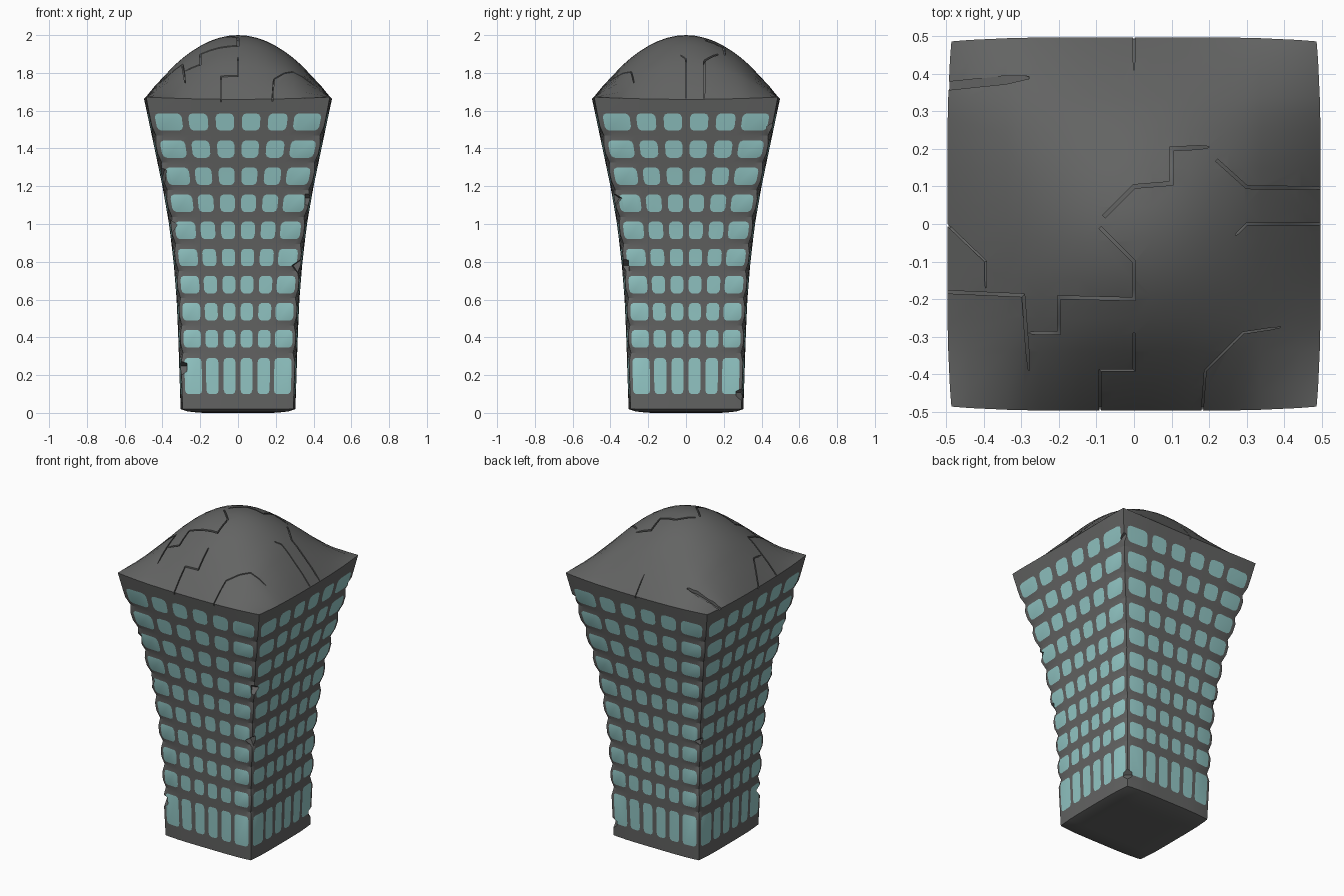
import bpy, bmesh, math
from mathutils import Vector, Matrix

if "Cube" in bpy.data.objects:
    bpy.data.objects.remove(bpy.data.objects["Cube"])

TOP, BASE = 1.66, 0.02


def mat(name, col):
    m = bpy.data.materials.new(name)
    m.diffuse_color = (*col, 1)
    m.use_nodes = True
    m.node_tree.nodes["Principled BSDF"].inputs["Base Color"].default_value = m.diffuse_color
    return m


concrete = mat("grey concrete", (0.125, 0.127, 0.125))
glass = mat("pale teal glass", (0.29, 0.57, 0.56))

# flared wall profile: (height, half width)
PROF = [(0, .303), (.2, .310), (.4, .316), (.6, .325), (.8, .341), (1.0, .365),
        (1.2, .400), (1.4, .442), (1.6, .484), (1.7, .506)]


def half(z):
    for (z0, a), (z1, b) in zip(PROF, PROF[1:]):
        if z <= z1:
            return a + (b - a) * (z - z0) / (z1 - z0)
    return PROF[-1][1]


# window columns (fraction of half width) and rows (height)
right = [(.045, .255), (.345, .565), (.64, .945)]
cols = [(-b, -a) for a, b in reversed(right)] + right
rows = [(.10, .29)] + [(.392 + .1435 * i - .046, .392 + .1435 * i + .046) for i in range(9)]


def bounds(spans, lo, hi):
    return [lo] + [(a[1] + b[0]) / 2 for a, b in zip(spans, spans[1:])] + [hi]


ub, zb = bounds(cols, -1, 1), bounds(rows, BASE, TOP)


def corner_drop(z):
    # corners pinch in between the floors, giving a scalloped edge
    return .022 if any(abs(z - b) < 1e-4 for b in zb[1:-1]) else .011


def wall_point(u, z):
    h, d = half(z), corner_drop(z)
    lift = .012 * u * u if z > TOP - 1e-5 else 0
    return Vector((u * (h - d), -(h - d * u ** 4), z + lift))


def cap_xy(u, v, z):
    h, d = half(z), corner_drop(z)
    return (u * (h - d + d * (1 - v ** 4) * u * u), v * (h - d + d * (1 - u ** 4) * v * v))


bm = bmesh.new()


def face(pts, m=0):
    f = bm.faces.new([bm.verts.new(p) for p in pts])
    f.material_index = m
    f.smooth = True


# four walls: each cell is a frame ring around a rounded window
IU = .05
for k in range(4):
    R = Matrix.Rotation(k * math.pi / 2, 3, 'Z')
    for ci, (wa, wb) in enumerate(cols):
        for ri, (za, zc) in enumerate(rows):
            ua, uc, z0, z1 = ub[ci], ub[ci + 1], zb[ri], zb[ri + 1]
            s, r = .022, .007
            a, b, c, d = wa + IU, wb - IU, za + s, zc - s
            e = IU * .3
            outer = [(a, z0), (b, z0), (uc, z0), (uc, c), (uc, d), (uc, z1),
                     (b, z1), (a, z1), (ua, z1), (ua, d), (ua, c), (ua, z0)]
            inner = [(a, za), (b, za), (wb - e, za + r), (wb, c), (wb, d), (wb - e, zc - r),
                     (b, zc), (a, zc), (wa + e, zc - r), (wa, d), (wa, c), (wa + e, za + r)]
            O = [R @ wall_point(*p) for p in outer]
            I = [R @ wall_point(*p) for p in inner]
            for i in range(12):
                j = (i + 1) % 12
                face([O[i], O[j], I[j], I[i]])
            for q in ((0, 1, 6, 7), (1, 2, 3), (1, 3, 4, 6), (4, 5, 6),
                      (7, 8, 9), (7, 9, 10, 0), (10, 11, 0)):
                face([I[i] for i in q], 1)

# domed roof and slightly dished base share the wall's column lines
us = sorted({round(x, 6) for x in ub} | {round(w, 6) for p in cols for w in (p[0] + IU, p[1] - IU)})


def roof_z(u, v):
    return TOP + .34 * (1 - u * u) * (1 - v * v) + .012 * u * u * v * v


def roof(u, v):
    return Vector((*cap_xy(u, v, TOP), roof_z(u, v)))


def base(u, v):
    return Vector((*cap_xy(u, v, BASE), BASE * max(abs(u), abs(v)) ** 8))


for fn in (roof, base):
    for u0, u1 in zip(us, us[1:]):
        for v0, v1 in zip(us, us[1:]):
            face([fn(u0, v0), fn(u1, v0), fn(u1, v1), fn(u0, v1)])

bmesh.ops.remove_doubles(bm, verts=bm.verts, dist=1e-4)
bmesh.ops.recalc_face_normals(bm, faces=bm.faces)


def make(name, b):
    me = bpy.data.meshes.new(name)
    b.to_mesh(me)
    b.free()
    o = bpy.data.objects.new(name, me)
    bpy.context.collection.objects.link(o)
    return o


tower = make("tower_body", bm)
tower.data.materials.append(concrete)
tower.data.materials.append(glass)

# roof cracks as plan polylines: (width, points)
CRACKS = [
    (.010, [(-.08, .02), (0, .1), (.1, .108), (.1, .2), (.2, .205)]),
    (.008, [(.22, .17), (.3, .098), (.52, .095)]),
    (.006, [(.52, 0), (.3, 0), (.27, -.03)]),
    (.006, [(0, -.29), (0, -.39), (-.09, -.39), (-.09, -.52)]),
    (.008, [(-.09, -.01), (0, -.1), (0, -.2), (-.2, -.195), (-.2, -.29), (-.28, -.29)]),
    (.005, [(-.52, .02), (-.395, -.1), (-.395, -.17)]),
    (.008, [(-.52, -.18), (-.295, -.19), (-.28, -.39)]),
    (.005, [(.18, -.52), (.19, -.39), (.29, -.29), (.39, -.275)]),
    (.022, [(-.52, .365), (-.28, .39)]),
    (.005, [(0, .52), (0, .41)]),
]
cb = bmesh.new()
for w, pts in CRACKS:
    path = []
    for p, q in zip(pts, pts[1:]):
        path += [Vector(p).lerp(Vector(q), i / 4) for i in range(4)]
    path.append(Vector(pts[-1]))
    rings = []
    for i, p in enumerate(path):
        t0 = (p - path[i - 1]).normalized() if i else None
        t1 = (path[i + 1] - p).normalized() if i < len(path) - 1 else None
        t = ((t0 or t1) + (t1 or t0)).normalized()
        n = Vector((-t.y, t.x)) * w / 2 / max(.6, t.dot(t1 or t0))
        if t1 is None:
            n *= .3
        z = roof_z(max(-1, min(1, p.x / .49)), max(-1, min(1, p.y / .49)))
        rings.append([cb.verts.new((*(p + s * n), z + dz))
                      for s, dz in ((-1, -.016), (1, -.016), (1, .04), (-1, .04))])
    for A, B in zip(rings, rings[1:]):
        for i in range(4):
            cb.faces.new([A[i], A[(i + 1) % 4], B[(i + 1) % 4], B[i]])
    cb.faces.new(rings[0])
    cb.faces.new(rings[-1])

# chipped corners: (x side, y side, height, size)
CHIPS = [(-1, -1, 1.25, .05), (-1, -1, .98, .045), (-1, -1, .23, .055), (1, -1, 1.12, .05),
         (1, -1, .76, .06), (1, 1, .09, .05), (1, 1, 1.5, .04), (-1, 1, .76, .05)]
for i, (sx, sy, z, s) in enumerate(CHIPS):
    h = half(z)
    M = (Matrix.Translation((sx * (h - .003), sy * (h - .003), z))
         @ Matrix.Rotation(.5 + i, 4, 'Z') @ Matrix.Rotation(.6, 4, 'X'))
    bmesh.ops.create_cube(cb, size=s, matrix=M @ Matrix.Diagonal((1, 1, 1.5, 1)))
bmesh.ops.recalc_face_normals(cb, faces=cb.faces)
cutter = make("crack_cutter", cb)
cutter.data.materials.append(concrete)
cutter.hide_render = True

mod = tower.modifiers.new("cracks", 'BOOLEAN')
mod.operation, mod.solver, mod.object = 'DIFFERENCE', 'EXACT', cutter
mod.use_self = True
bpy.context.view_layer.objects.active = tower
tower.select_set(True)
bpy.ops.object.modifier_apply(modifier=mod.name)
bpy.data.objects.remove(cutter)
bpy.ops.object.shade_smooth_by_angle(angle=math.radians(32))
